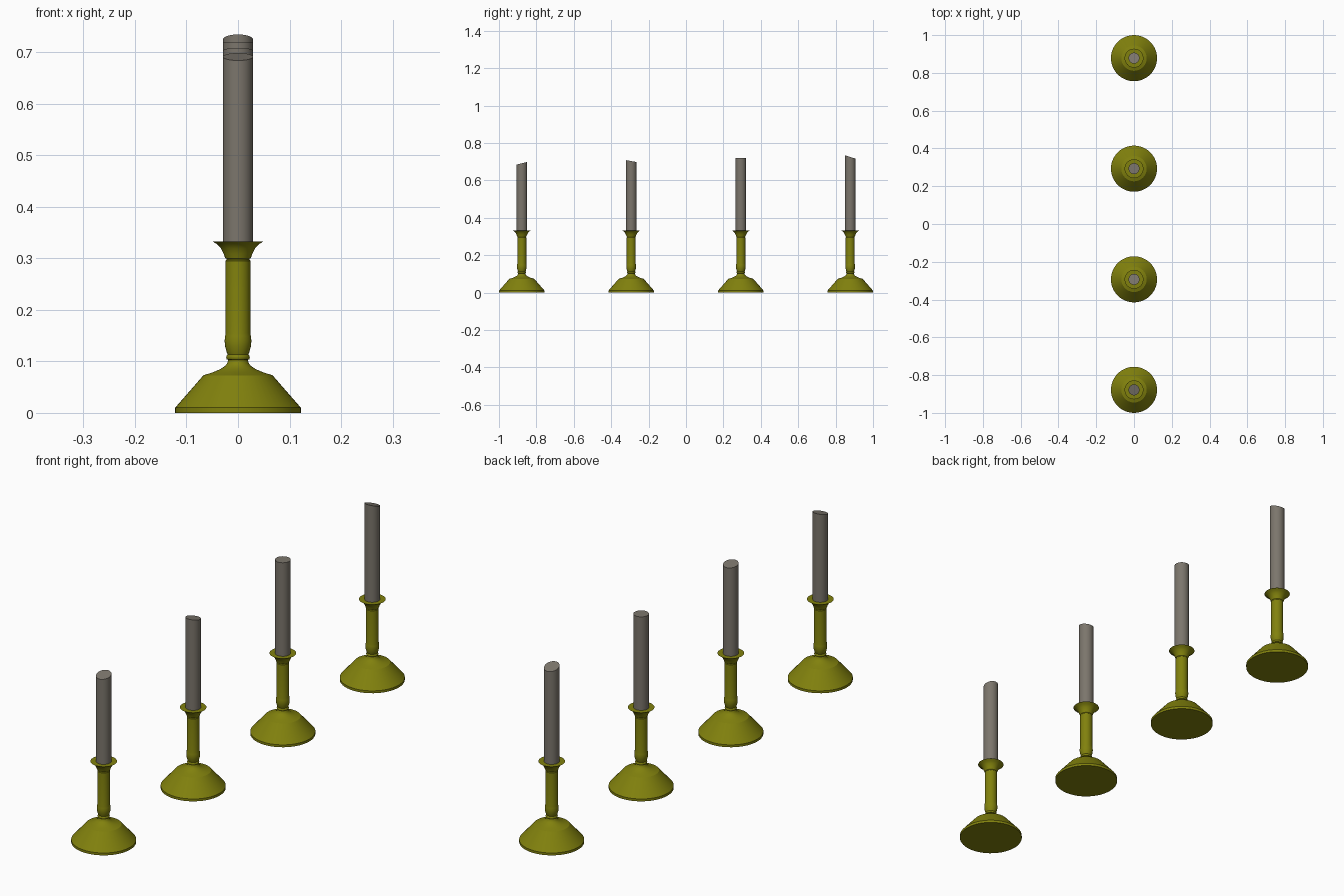
import bpy, bmesh, math

if "Cube" in bpy.data.objects:
    bpy.data.objects.remove(bpy.data.objects["Cube"])

SEG = 48

def material(name, color):
    m = bpy.data.materials.new(name)
    m.diffuse_color = color
    m.use_nodes = True
    m.node_tree.nodes["Principled BSDF"].inputs["Base Color"].default_value = m.diffuse_color
    return m

brass = material("brass", (0.22, 0.22, 0.004, 1))
wax = material("wax", (0.2, 0.18, 0.15, 1))

def lathe(name, profile, y, mat, slope=0.0):
    """Capped solid of revolution; slope tilts the top rim along y."""
    bm = bmesh.new()
    rings = []
    for i, (r, z) in enumerate(profile):
        tilt = slope if i == len(profile) - 1 else 0
        ring = []
        for k in range(SEG):
            a = 2 * math.pi * k / SEG
            ring.append(bm.verts.new((r * math.cos(a), r * math.sin(a),
                                      z + tilt * r * math.sin(a))))
        rings.append(ring)
    for lo, hi in zip(rings, rings[1:]):
        for k in range(SEG):
            n = (k + 1) % SEG
            bm.faces.new((lo[k], lo[n], hi[n], hi[k]))
    bm.faces.new(rings[0][::-1])
    bm.faces.new(rings[-1])
    mesh = bpy.data.meshes.new(name)
    bm.to_mesh(mesh)
    bm.free()
    mesh.materials.append(mat)
    ob = bpy.data.objects.new(name, mesh)
    bpy.context.collection.objects.link(ob)
    ob.location.y = y
    bpy.ops.object.select_all(action='DESELECT')
    bpy.context.view_layer.objects.active = ob
    ob.select_set(True)
    bpy.ops.object.shade_smooth_by_angle(angle=math.radians(30))
    return ob

# Turned profile: foot, neck, ring, bulb, stem, flared drip pan
holder = [
    (0.122, 0.0), (0.122, 0.010), (0.067, 0.073),
    (0.048, 0.079), (0.034, 0.085), (0.025, 0.091), (0.021, 0.096), (0.019, 0.103),
    (0.022, 0.104), (0.023, 0.107), (0.022, 0.111), (0.020, 0.113),
    (0.022, 0.118), (0.025, 0.129), (0.026, 0.140), (0.025, 0.149), (0.024, 0.155),
    (0.024, 0.295), (0.0225, 0.297), (0.0225, 0.299), (0.025, 0.301),
    (0.028, 0.309), (0.033, 0.319), (0.040, 0.327), (0.050, 0.333),
]

# Each stick: y position, candle top height, slope of the cut top
sticks = [(-0.878, 0.691, 0.25), (-0.293, 0.703, -0.18),
          (0.293, 0.720, 0.0), (0.878, 0.725, -0.32)]

for i, (y, top, slope) in enumerate(sticks, 1):
    lathe(f"candle_holder_{i}", holder, y, brass)
    lathe(f"candle_{i}", [(0.029, 0.325), (0.029, top)], y, wax, slope)
